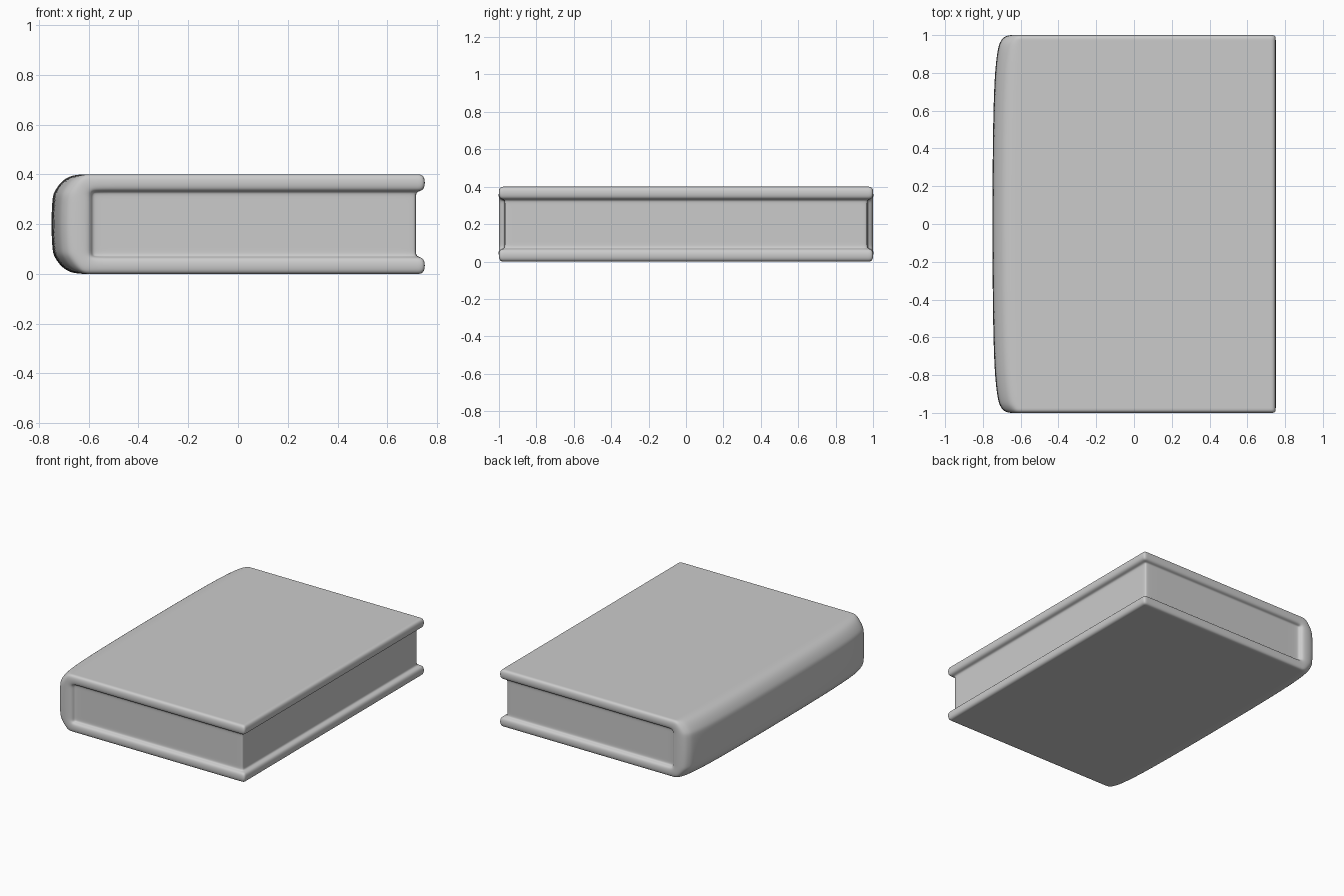
import bpy, bmesh

if "Cube" in bpy.data.objects:
    bpy.data.objects.remove(bpy.data.objects["Cube"])

# Cage loop positions: spine, page recess and cover lips
XS = [-0.752, -0.59, -0.545, 0.0, 0.69, 0.715, 0.752]
YH = [0.5, 0.8, 0.94, 0.97, 1.002]
YS = [-y for y in reversed(YH)] + [0.0] + YH
ZS = [0.0, 0.067, 0.095, 0.2, 0.305, 0.333, 0.4]

# Rounded spine: inward shift per loop, across thickness and along height
SPINE_Z = [0.062, 0.012, 0.005, 0.0, 0.005, 0.012, 0.062]
END_H = [0.003, 0.012, 0.03, 0.045, 0.07]
SPINE_Y = END_H[::-1] + [0.0] + END_H


def solid(i, j, k):
    """True where the block is filled; the page edges are recessed."""
    if not (0 <= i < len(XS) - 1 and 0 <= j < len(YS) - 1 and 0 <= k < len(ZS) - 1):
        return False
    cover = k in (0, len(ZS) - 2)
    spine = i == 0
    pages = i < len(XS) - 2 and 0 < j < len(YS) - 2
    return cover or spine or pages


bm = bmesh.new()
cache = {}


def vert(i, j, k):
    if (i, j, k) not in cache:
        x = XS[i] + (SPINE_Z[k] + SPINE_Y[j] if i == 0 else 0.0)
        cache[i, j, k] = bm.verts.new((x, YS[j], ZS[k]))
    return cache[i, j, k]


# Skin of the filled cells
for i in range(len(XS) - 1):
    for j in range(len(YS) - 1):
        for k in range(len(ZS) - 1):
            if not solid(i, j, k):
                continue
            for axis in range(3):
                for side in (0, 1):
                    n = [i, j, k]
                    n[axis] += 2 * side - 1
                    if solid(*n):
                        continue
                    a, b = (axis + 1) % 3, (axis + 2) % 3
                    quad = []
                    for da, db in ((0, 0), (1, 0), (1, 1), (0, 1)):
                        c = [i, j, k]
                        c[axis] += side
                        c[a] += da
                        c[b] += db
                        quad.append(vert(*c))
                    bm.faces.new(quad if side else quad[::-1])

bmesh.ops.recalc_face_normals(bm, faces=bm.faces)
for f in bm.faces:
    f.smooth = True

mesh = bpy.data.meshes.new("book")
bm.to_mesh(mesh)
bm.free()
book = bpy.data.objects.new("book", mesh)
bpy.context.collection.objects.link(book)

# Soft rounded edges
sub = book.modifiers.new("soften", 'SUBSURF')
sub.levels = sub.render_levels = 3
